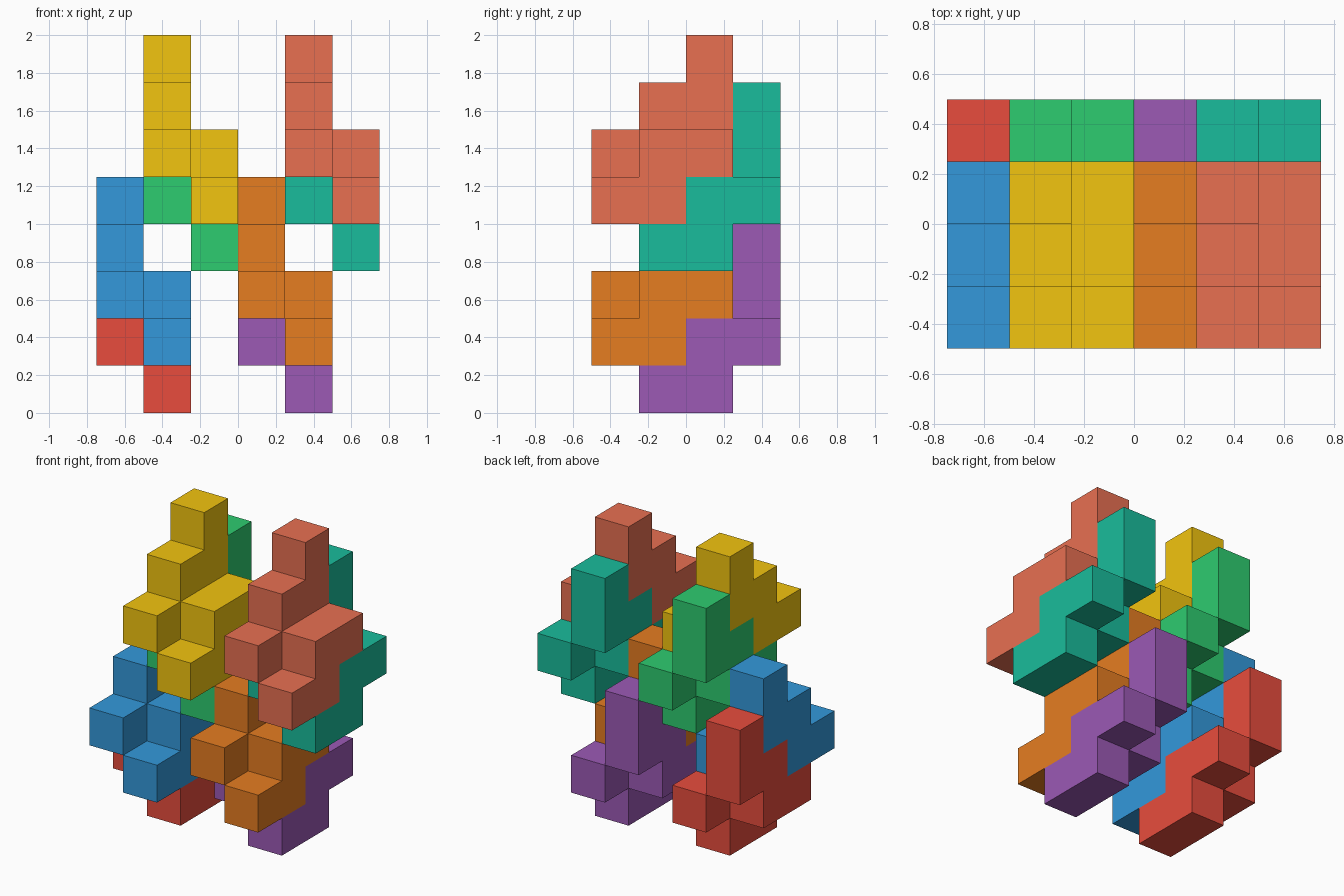
import bpy, bmesh
from mathutils import Color, Vector

if "Cube" in bpy.data.objects:
    bpy.data.objects.remove(bpy.data.objects["Cube"])

S = 0.25                               # cell size
ORIGIN = Vector((-0.75, -0.5, 0.0))

# One nine-cell stepped block (x, y, z); all eight blocks are copies of it
CELLS = [(0, 0, 2), (0, 1, 2), (0, 1, 3), (0, 2, 3), (0, 2, 4),
         (1, 0, 1), (1, 1, 1), (1, 1, 2), (1, 2, 2)]


def stepped_block(name, offset, color):
    """Join the cells into one shell, leaving out faces between neighbours."""
    cells = set(CELLS)
    bm = bmesh.new()
    corners = {}

    def corner(p):
        p = tuple(p)
        if p not in corners:
            corners[p] = bm.verts.new(ORIGIN + S * (Vector(p) + Vector(offset)))
        return corners[p]

    for c in CELLS:
        for axis in range(3):
            u, v = (axis + 1) % 3, (axis + 2) % 3
            for side in (0, 1):
                n = list(c)
                n[axis] += 2 * side - 1
                if tuple(n) in cells:
                    continue
                quad = []
                for du, dv in ((0, 0), (1, 0), (1, 1), (0, 1)):
                    p = list(c)
                    p[axis] += side
                    p[u] += du
                    p[v] += dv
                    quad.append(corner(p))
                bm.faces.new(quad if side else quad[::-1])

    # Merge the coplanar squares
    bmesh.ops.dissolve_limit(bm, angle_limit=0.01, verts=bm.verts[:], edges=bm.edges[:])
    mesh = bpy.data.meshes.new(name)
    bm.to_mesh(mesh)
    bm.free()
    # Colours are listed as screen values; materials hold linear ones
    mat = bpy.data.materials.new(name + "_paint")
    mat.diffuse_color = (*Color(color).from_srgb_to_scene_linear(), 1.0)
    mat.use_nodes = True
    mat.node_tree.nodes["Principled BSDF"].inputs["Base Color"].default_value = mat.diffuse_color
    mesh.materials.append(mat)
    bpy.context.collection.objects.link(bpy.data.objects.new(name, mesh))


# Four pairs: lower/upper and left/right, each with a front and a rear block
PAIRS = [
    ("lower_left", (0, 0, 0), (0.20, 0.60, 0.86), (0.91, 0.30, 0.24)),
    ("upper_left", (1, 0, 3), (0.95, 0.77, 0.06), (0.18, 0.80, 0.44)),
    ("lower_right", (3, 0, 0), (0.90, 0.49, 0.13), (0.61, 0.35, 0.71)),
    ("upper_right", (4, 0, 3), (0.91, 0.44, 0.32), (0.10, 0.74, 0.61)),
]
for label, (x, y, z), front_color, rear_color in PAIRS:
    stepped_block(label + "_front_block", (x, y, z), front_color)
    stepped_block(label + "_rear_block", (x, y + 1, z - 1), rear_color)
